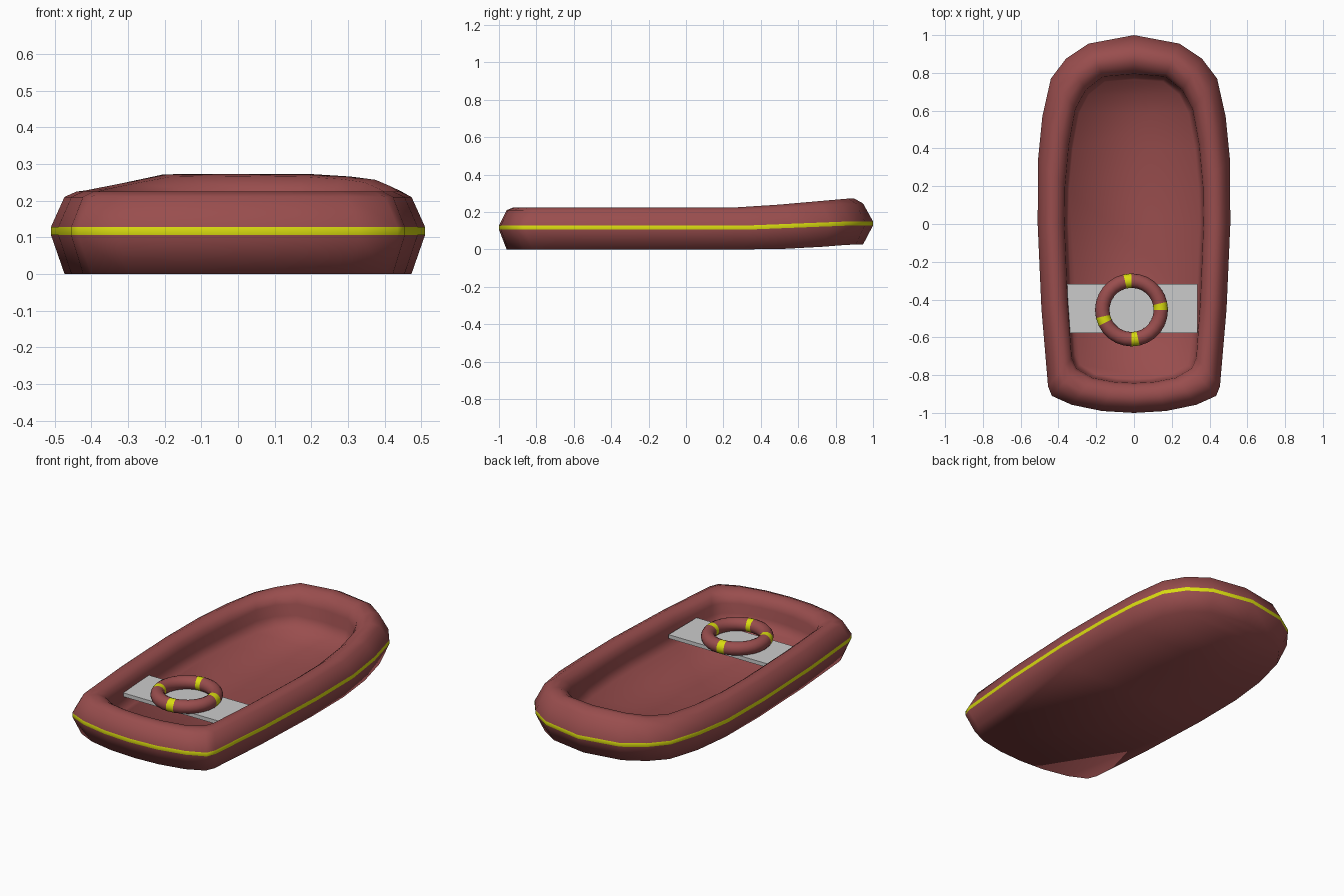
import bpy, bmesh, math

if "Cube" in bpy.data.objects:
    bpy.data.objects.remove(bpy.data.objects["Cube"])


def material(name, color):
    m = bpy.data.materials.new(name)
    m.diffuse_color = (*color, 1)
    m.use_nodes = True
    m.node_tree.nodes["Principled BSDF"].inputs["Base Color"].default_value = m.diffuse_color
    return m


red = material("red_rubber", (0.318, 0.075, 0.075))
yellow = material("yellow_band", (0.70, 0.72, 0.005))

# Half outlines from bow to stern: outer edge and inner edge of the tube
outer = [(0, 1.0), (0.24, 0.955), (0.36, 0.875), (0.44, 0.77), (0.485, 0.57),
         (0.508, 0.34), (0.51, 0), (0.49, -0.45), (0.455, -0.86),
         (0.435, -0.91), (0.33, -0.957), (0.17, -0.99), (0, -1.0)]
inner = [(0, 0.795), (0.165, 0.78), (0.255, 0.71), (0.31, 0.61), (0.345, 0.42),
         (0.365, 0.2), (0.368, 0), (0.352, -0.4), (0.33, -0.71),
         (0.305, -0.765), (0.22, -0.815), (0.1, -0.837), (0, -0.842)]

# Cross-section: blend outer->inner, height, lift at the bow
section = [(0.26, 0.0, 0.027), (0.0, 0.106, 0.022), (0.0, 0.128, 0.022),
           (0.26, 0.210, 0.036), (0.5, 0.225, 0.048), (0.72, 0.221, 0.048),
           (0.92, 0.200, 0.042), (1.0, 0.165, 0.034), (1.03, 0.110, 0.022),
           (1.15, 0.055, 0.018)]


def full(half):
    return half + [(-x, y) for x, y in half[-2:0:-1]]


def lift(x, y, amount):
    f = min(max((y - 0.33) / 0.55, 0), 1)
    if amount == 0.027:          # underside curves up
        f *= f
    if amount > 0.035:           # tube top sags on the left of the bow
        f *= min(max(1 - (-x - 0.2) * 3.8, 0.1), 1)
    return amount * f


# Hull: tube, band and floor as one closed skin
bm = bmesh.new()
pairs = list(zip(full(outer), full(inner)))
n = len(pairs)
rings = []
for t, z, up in section:
    ring = []
    for (ox, oy), (ix, iy) in pairs:
        x, y = ox + (ix - ox) * t, oy + (iy - oy) * t
        ring.append(bm.verts.new((x, y, z + lift(x, y, up))))
    rings.append(ring)
for k in range(len(rings) - 1):
    for i in range(n):
        j = (i + 1) % n
        f = bm.faces.new((rings[k][i], rings[k][j], rings[k + 1][j], rings[k + 1][i]))
        f.material_index = 1 if k == 1 else 0
# Floor and underside: cross strips at the rising bow, one flat face behind
for ring in (rings[0], rings[-1]):
    for i in range(5):
        vs = [ring[i], ring[i + 1], ring[n - i - 1], ring[(n - i) % n]]
        bm.faces.new(list(dict.fromkeys(vs)))
    bm.faces.new(ring[5:n - 4])
bmesh.ops.recalc_face_normals(bm, faces=bm.faces)
for f in bm.faces:
    f.smooth = True
me = bpy.data.meshes.new("boat_hull")
bm.to_mesh(me)
bm.free()
me.materials.append(red)
me.materials.append(yellow)
bpy.context.collection.objects.link(bpy.data.objects.new("boat_hull", me))

# Seat plank
bpy.ops.mesh.primitive_cube_add(size=1, location=(-0.01, -0.447, 0.133))
seat = bpy.context.object
seat.name = "seat"
seat.scale = (0.69, 0.26, 0.022)

# Life ring with four yellow bands
bpy.ops.mesh.primitive_torus_add(major_radius=0.155, minor_radius=0.038,
                                 major_segments=28, minor_segments=14,
                                 location=(-0.013, -0.455, 0.175))
ring = bpy.context.object
ring.name = "life_ring"
ring.data.materials.append(red)
ring.data.materials.append(yellow)
for p in ring.data.polygons:
    a = math.degrees(math.atan2(p.center.y, p.center.x)) % 360
    p.material_index = 1 if int(a / 360 * 28) in (0, 7, 15, 21) else 0
bpy.ops.object.shade_smooth()
